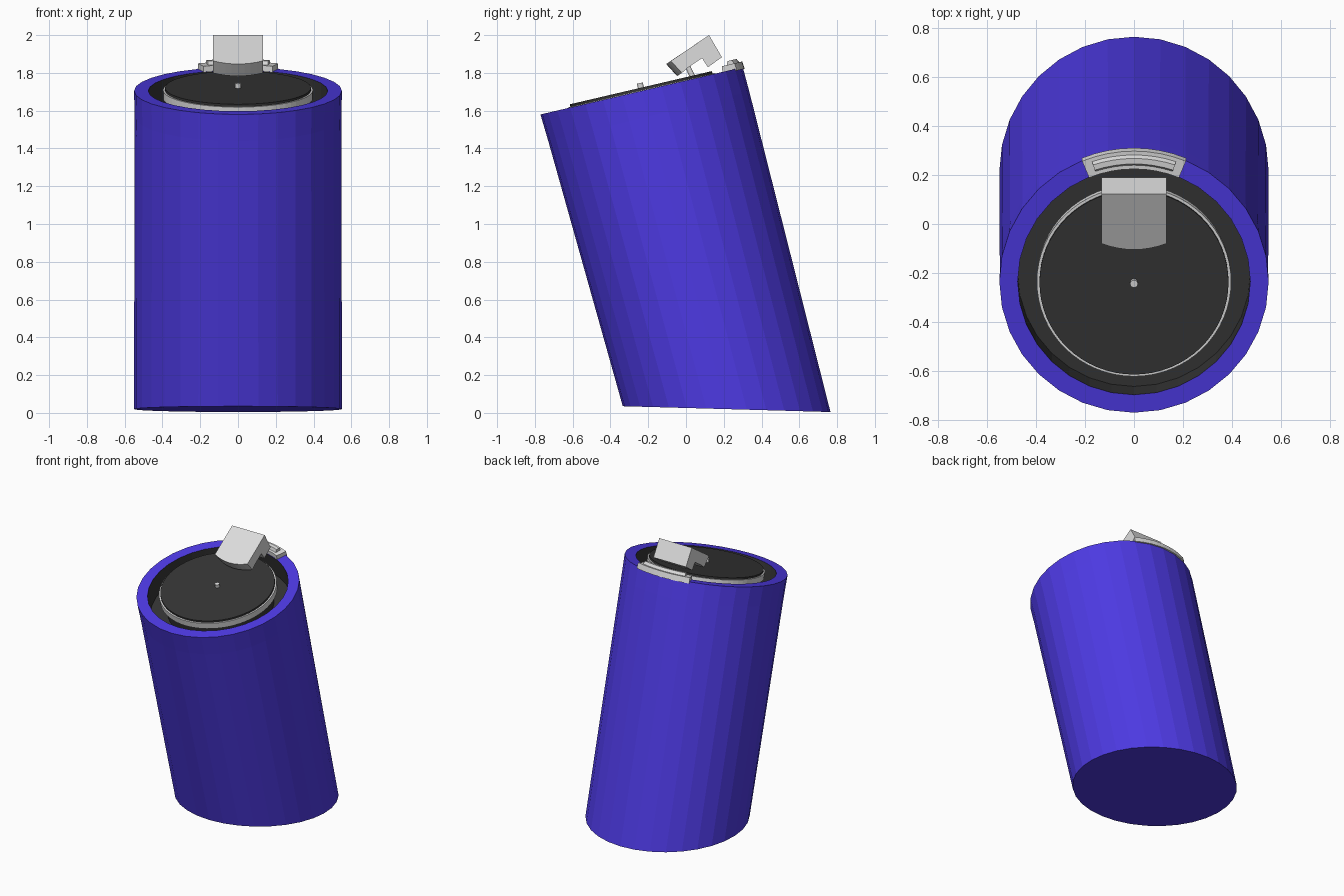
import bpy, bmesh
from math import sin, cos, pi, radians
from mathutils import Matrix, Vector

cube = bpy.data.objects.get("Cube")
if cube:
    bpy.data.objects.remove(cube)


def material(name, rgb):
    m = bpy.data.materials.new(name)
    m.use_nodes = True
    m.diffuse_color = (*rgb, 1)
    m.node_tree.nodes["Principled BSDF"].inputs["Base Color"].default_value = (*rgb, 1)
    return m


BLUE = material("violet_blue", (0.075, 0.042, 0.77))
DARK = material("charcoal", (0.036, 0.036, 0.036))
GREY = material("light_grey", (0.72, 0.72, 0.72))

# Frame of the slanted top: origin at the rim centre, z along its normal
TOP = Matrix.Translation((0, -0.235, 1.705)) @ Matrix.Rotation(radians(13.15), 4, "X")


def finish(name, bm, mats, matrix=Matrix()):
    bmesh.ops.recalc_face_normals(bm, faces=bm.faces)
    bm.transform(matrix)
    mesh = bpy.data.meshes.new(name)
    bm.to_mesh(mesh)
    bm.free()
    for m in mats:
        mesh.materials.append(m)
    obj = bpy.data.objects.new(name, mesh)
    bpy.context.collection.objects.link(obj)
    return obj


def loft(bm, loops):
    """Join closed loops of points into a capped skin; returns faces per band."""
    rows = [[bm.verts.new(p) for p in loop] for loop in loops]
    n = len(rows[0])
    bands = [[bm.faces.new((a[i], a[(i + 1) % n], b[(i + 1) % n], b[i])) for i in range(n)]
             for a, b in zip(rows, rows[1:])]
    bm.faces.new(rows[0])
    bands.append([bm.faces.new(rows[-1])])
    return bands


def ring(r, matrix, z=0, n=32):
    return [matrix @ Vector((r * sin(2 * pi * i / n), r * cos(2 * pi * i / n), z)) for i in range(n)]


def disc(name, r, z0, z1, mat, n=64):
    bm = bmesh.new()
    loft(bm, [ring(r, TOP, z0, n), ring(r, TOP, z1, n)])
    return finish(name, bm, [mat])


# Leaning body with a rim and a dark recess
base = Matrix.Translation((0, 0.215, 0.02)) @ Matrix.Rotation(radians(-1.6), 4, "X")
neck = Matrix.Translation((0, -0.197, 1.57)) @ Matrix.Rotation(radians(13.8), 4, "X")
bm = bmesh.new()
bands = loft(bm, [ring(0.55, base), ring(0.548, neck), ring(0.55, TOP),
                  ring(0.475, TOP), ring(0.475, TOP, -0.15)])
for band in bands[3:]:
    for f in band:
        f.material_index = 1
finish("body", bm, [BLUE, DARK])

# Stacked round lid
disc("lid_support", 0.36, -0.15, -0.03, DARK)
disc("lid_band", 0.397, -0.04, 0.004, GREY)
disc("lid_plate", 0.386, 0.004, 0.017, DARK)
disc("centre_pin", 0.016, 0.01, 0.042, GREY, 12)


# Curved bracket on the back of the rim
def arc_block(name, r0, r1, half, z0, z1, taper, steps=8):
    bm = bmesh.new()
    loops = []
    for i in range(steps + 1):
        a = radians(half) * (2 * i / steps - 1)
        corners = ((r0, z0), (r1, z0), (r1 - taper, z1), (r0 + taper, z1))
        loops.append([(r * sin(a), r * cos(a), z) for r, z in corners])
    loft(bm, loops)
    return finish(name, bm, [GREY], TOP)


arc_block("bracket_base", 0.475, 0.558, 22.5, -0.01, 0.03, 0.004)
arc_block("bracket_ridge", 0.495, 0.538, 18.5, 0.03, 0.05, 0.01)

# Hooked lever, its front end bowed outward
profile = [(-0.105, 1.847), (0.122, 2.0), (0.19, 1.883), (0.116, 1.83),
           (0.085, 1.878), (0.01, 1.828), (-0.047, 1.783)]
bm = bmesh.new()
loops = []
for i in range(9):
    t = i / 4 - 1
    back = 0.03 * t * t
    loops.append([(0.133 * t, y + 0.84 * back * (k in (0, 6)), z + 0.55 * back * (k in (0, 6)))
                  for k, (y, z) in enumerate(profile)])
loft(bm, loops)
finish("lever", bm, [GREY])

# Stem from lid to lever
stem = Matrix.Translation((0, 0.018, 1.815)) @ Matrix.Rotation(radians(25), 4, "X")
bm = bmesh.new()
loft(bm, [ring(0.014, stem, -0.045, 12), ring(0.014, stem, 0.04, 12)])
finish("lever_stem", bm, [GREY])
